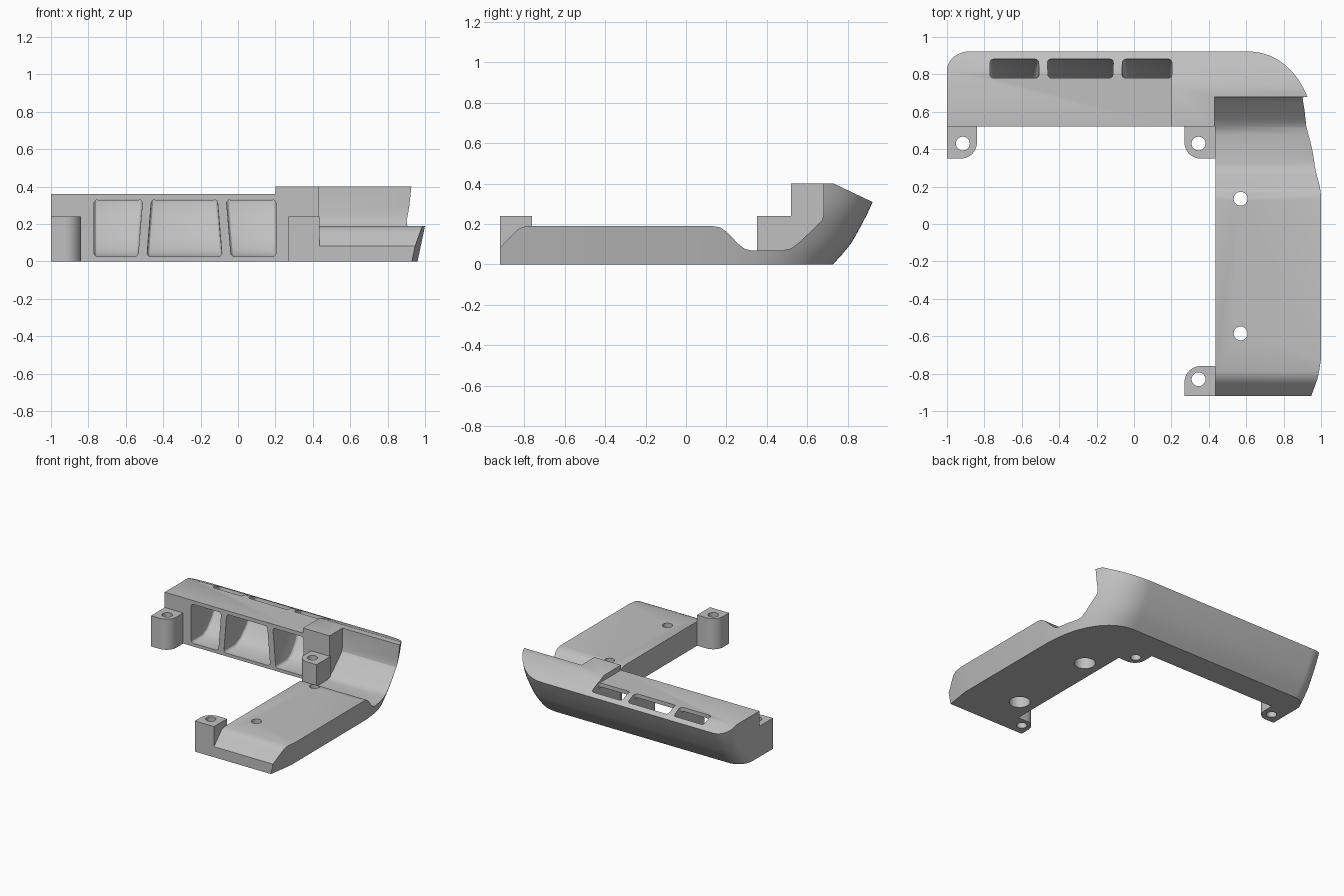
import bpy, bmesh, math

cube = bpy.data.objects.get("Cube")
if cube:
    bpy.data.objects.remove(cube, do_unlink=True)

grey = bpy.data.materials.new("plain_grey")
grey.use_nodes = True
grey.diffuse_color = (0.53, 0.53, 0.53, 1)
grey.node_tree.nodes["Principled BSDF"].inputs["Base Color"].default_value = (0.53, 0.53, 0.53, 1)


def loft(name, rings, round_ends=0):
    """Closed solid through a stack of matching rings."""
    bm = bmesh.new()
    rows = [[bm.verts.new(p) for p in ring] for ring in rings]
    for a, b in zip(rows, rows[1:]):
        for i in range(len(a)):
            j = (i + 1) % len(a)
            bm.faces.new((a[i], a[j], b[j], b[i]))
    caps = [bm.faces.new(rows[0]), bm.faces.new(rows[-1])]
    bmesh.ops.recalc_face_normals(bm, faces=bm.faces)
    if round_ends:
        edges = list({e for f in caps for e in f.edges})
        bmesh.ops.bevel(bm, geom=edges, offset=round_ends, segments=3,
                        profile=0.5, affect='EDGES')
    mesh = bpy.data.meshes.new(name)
    bm.to_mesh(mesh)
    bm.free()
    mesh.materials.append(grey)
    obj = bpy.data.objects.new(name, mesh)
    bpy.context.collection.objects.link(obj)
    return obj


def prism_x(name, profile, x0, x1):
    return loft(name, [[(x, y, z) for y, z in profile] for x in (x0, x1)])


def cylinder(x, y, r, z0, z1, n=32):
    turn = [2 * math.pi * i / n for i in range(n)]
    return loft("hole_cutter", [[(x + r * math.cos(a), y + r * math.sin(a), z) for a in turn]
                                for z in (z0, z1)])


def cut(obj, cutter):
    cutter.hide_render = True
    mod = obj.modifiers.new("cut", 'BOOLEAN')
    mod.operation = 'DIFFERENCE'
    mod.solver = 'EXACT'
    mod.object = cutter
    bpy.context.view_layer.objects.active = obj
    bpy.ops.object.modifier_apply(modifier=mod.name)
    bpy.data.objects.remove(cutter, do_unlink=True)


def smooth(obj):
    bpy.ops.object.select_all(action='DESELECT')
    obj.select_set(True)
    bpy.context.view_layer.objects.active = obj
    bpy.ops.object.shade_smooth_by_angle(angle=math.radians(28))


# L-shaped body: outline flares outwards with height
def outline(z, xr, yb):
    pts = [(-1, 0.52), (0.435, 0.52), (0.435, -0.92),
           (xr - 0.03, -0.92), (xr - 0.015, -0.82), (xr, -0.72)]
    steps, power = 28, 2 / 2.2
    for i in range(steps + 1):
        a = math.pi / 2 * i / steps
        pts.append((0.6 + (xr - 0.6) * max(math.cos(a), 0) ** power,
                    0.15 + (yb - 0.15) * math.sin(a) ** power))
    for i in range(11):
        a = math.pi / 2 * (1 + i / 10)
        pts.append((-0.88 + 0.12 * math.cos(a), yb - 0.12 + 0.12 * math.sin(a)))
    return [(x, y, z) for x, y in pts]


levels = [(0, 0.726), (0.05, 0.772), (0.1, 0.813), (0.15, 0.843),
          (0.2, 0.87), (0.25, 0.896), (0.31, 0.923), (0.4, 0.955)]
body = loft("corner_body", [outline(z, min(0.96 + 0.21 * z, 1.012), yb) for z, yb in levels])

# Sloped rear top edge and lowered rail top
cut(body, prism_x("slope_cutter", [(1.2, 0.177), (0.7, 0.414), (0.7, 0.7), (1.2, 0.7)], -1.3, 1.3))
cut(body, prism_x("rail_cutter", [(0.3, 0.36), (1.2, 0.36), (1.2, 0.6), (0.3, 0.6)], -1.3, 0.2))

# Arm top with ramps and the thin corner wall
arm_top = [(-1.0, 0.0), (-0.85, 0.155), (-0.825, 0.178), (-0.79, 0.19),
           (0.13, 0.19), (0.17, 0.183), (0.2, 0.162), (0.26, 0.1), (0.29, 0.077),
           (0.32, 0.07), (0.48, 0.07), (0.52, 0.079), (0.56, 0.11), (0.65, 0.195),
           (0.673, 0.22), (0.68, 0.25), (0.68, 0.6), (-1.0, 0.6)]
cut(body, prism_x("arm_cutter", arm_top, 0.43, 1.3))

# Ducts from the rail front up through its rear slope
duct = [(0.4, 0.025), (0.66, 0.025), (0.72, 0.055), (0.78, 0.125), (0.84, 0.22),
        (0.88, 0.3), (0.89, 0.45), (0.78, 0.45), (0.78, 0.33), (0.4, 0.33)]


def taper(low, high, z):
    return low + (high - low) * (z - 0.025) / 0.305


for left, right in [((-0.77, -0.77), (-0.535, -0.51)),
                    ((-0.487, -0.463), (-0.085, -0.11)),
                    ((-0.037, -0.062), (0.203, 0.203))]:
    cut(body, loft("duct_cutter", [[(taper(*side, z), y, z) for y, z in duct]
                                   for side in (left, right)], round_ends=0.02))

# Counterbored arm holes
for y in (0.135, -0.585):
    cut(body, cylinder(0.57, y, 0.037, -0.1, 0.4))
    cut(body, cylinder(0.57, y, 0.075, -0.1, 0.1))
smooth(body)


# Screw tabs with one rounded corner
def tab(name, x0, x1, y0, y1, rounded, hole):
    r = 0.085
    corners = [(x0, y0, 1, 1), (x1, y0, -1, 1), (x1, y1, -1, -1), (x0, y1, 1, -1)]
    pts = []
    for k, (x, y, sx, sy) in enumerate(corners):
        if k != rounded:
            pts.append((x, y))
            continue
        for i in range(11):
            a = math.pi + math.pi / 2 * (k + i / 10)
            pts.append((x + sx * r + r * math.cos(a), y + sy * r + r * math.sin(a)))
    obj = loft(name, [[(x, y, z) for x, y in pts] for z in (0, 0.24)])
    cut(obj, cylinder(*hole, 0.037, -0.1, 0.4))
    smooth(obj)


tab("rail_end_tab", -1, -0.84, 0.35, 0.525, 1, (-0.915, 0.43))
tab("inner_corner_tab", 0.27, 0.436, 0.35, 0.525, 0, (0.345, 0.43))
tab("arm_end_tab", 0.27, 0.436, -0.92, -0.76, 3, (0.345, -0.83))
